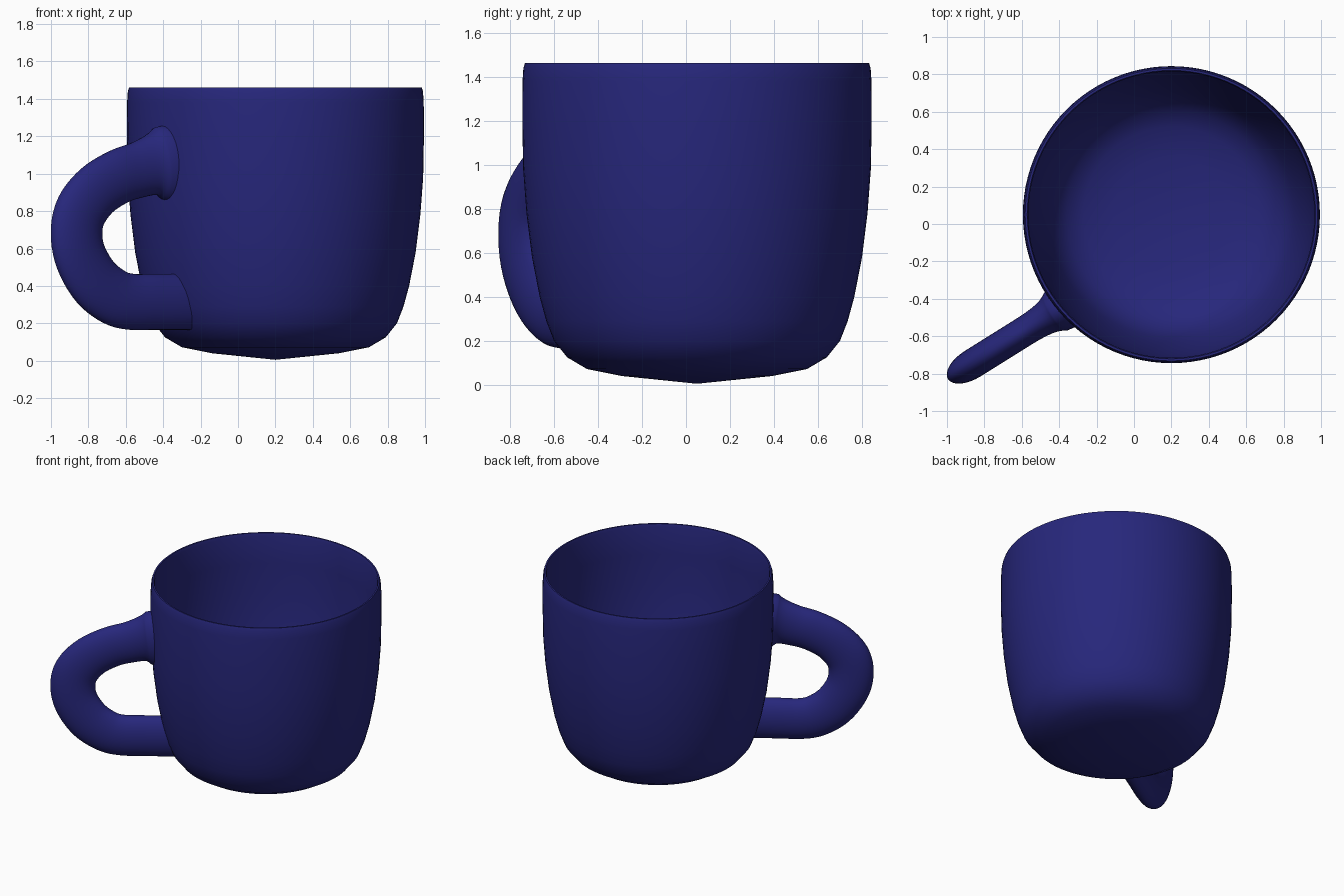
import bpy, bmesh, math
from mathutils import Vector

cube = bpy.data.objects.get("Cube")
if cube:
    bpy.data.objects.remove(cube, do_unlink=True)

glaze = bpy.data.materials.new("navy_glaze")
glaze.use_nodes = True
colour = (0.02, 0.02, 0.2, 1)
glaze.diffuse_color = colour
glaze.node_tree.nodes["Principled BSDF"].inputs["Base Color"].default_value = colour

CENTRE = Vector((0.2, 0.05, 0))
OUTER = [(0, 0.005), (0.34, 0.04), (0.5, 0.072), (0.59, 0.125), (0.65, 0.2),
         (0.685, 0.29), (0.715, 0.4), (0.75, 0.58), (0.775, 0.78), (0.79, 0.98),
         (0.794, 1.2), (0.793, 1.38), (0.789, 1.44), (0.782, 1.462)]


def make_object(name, bm):
    bmesh.ops.recalc_face_normals(bm, faces=bm.faces)
    mesh = bpy.data.meshes.new(name)
    bm.to_mesh(mesh)
    bm.free()
    mesh.materials.append(glaze)
    obj = bpy.data.objects.new(name, mesh)
    bpy.context.collection.objects.link(obj)
    bpy.ops.object.select_all(action="DESELECT")
    obj.select_set(True)
    bpy.context.view_layer.objects.active = obj
    bpy.ops.object.shade_smooth_by_angle(angle=math.radians(50))
    return obj


def wall_radius(z):
    for (r0, z0), (r1, z1) in zip(OUTER, OUTER[1:]):
        if z <= z1:
            return r0 + (r1 - r0) * (z - z0) / (z1 - z0)
    return OUTER[-1][0]


# Cup body: outer wall, rounded rim and an inner wall, spun round the axis
inner = [(max(r - 0.03, 0), z + 0.035) for r, z in OUTER[:-3]]
profile = OUTER + [(0.771, 1.462), (0.765, 1.44)] + inner[::-1]
bm = bmesh.new()
points = [bm.verts.new(CENTRE + Vector((r, 0, z))) for r, z in profile]
edges = [bm.edges.new(pair) for pair in zip(points, points[1:])]
bmesh.ops.spin(bm, geom=points + edges, cent=CENTRE, axis=(0, 0, 1),
               angle=math.tau, steps=96, use_duplicate=False)
bmesh.ops.remove_doubles(bm, verts=bm.verts, dist=0.0005)
make_object("cup_body", bm)

# Handle: an oval section swept in a vertical plane, flared at the upper joint
OUT = Vector((-0.848, -0.53, 0))
SIDE = Vector((-0.53, 0.848, 0))
ROOT = Vector((-0.407, -0.462, 0))
# distance outward, height, half height, half width
PATH = [(0.0, 1.055, 0.205, 0.125), (0.06, 1.045, 0.165, 0.095),
        (0.15, 1.02, 0.15, 0.082), (0.27, 0.985, 0.148, 0.08),
        (0.41, 0.91, 0.15, 0.08), (0.51, 0.8, 0.155, 0.08),
        (0.538, 0.68, 0.155, 0.08), (0.51, 0.55, 0.155, 0.08),
        (0.42, 0.42, 0.155, 0.08), (0.3, 0.34, 0.153, 0.08),
        (0.19, 0.315, 0.15, 0.08), (0.06, 0.315, 0.15, 0.08),
        (-0.04, 0.315, 0.15, 0.08)]


def smooth_path(rows, steps):
    rows = [Vector(r) for r in rows]
    padded = [rows[0] * 2 - rows[1]] + rows + [rows[-1] * 2 - rows[-2]]
    result = []
    for a, b, c, d in zip(padded, padded[1:], padded[2:], padded[3:]):
        for i in range(steps):
            t = i / steps
            result.append(0.5 * (2 * b + (c - a) * t + (2 * a - 5 * b + 4 * c - d) * t * t
                                 + (3 * b - a - 3 * c + d) * t ** 3))
    return result + [rows[-1]]


def snap_to_wall(p):
    # slide along the handle direction until just inside the cup wall
    rel = Vector((p.x - CENTRE.x, p.y - CENTRE.y, 0))
    along = rel.dot(OUT)
    radius = wall_radius(p.z) - 0.01
    return p + OUT * (math.sqrt(along ** 2 - rel.length_squared + radius ** 2) - along)


path = smooth_path(PATH, 5)
SIDES = 32
bm = bmesh.new()
rings = []
for i, row in enumerate(path):
    before, after = path[max(i - 1, 0)], path[min(i + 1, len(path) - 1)]
    tangent = (OUT * (after[0] - before[0]) + Vector((0, 0, after[1] - before[1]))).normalized()
    normal = tangent.cross(SIDE)
    middle = ROOT + OUT * row[0] + Vector((0, 0, row[1]))
    ring = []
    for k in range(SIDES):
        angle = math.tau * k / SIDES
        p = middle + normal * row[2] * math.cos(angle) + SIDE * row[3] * math.sin(angle)
        if i in (0, len(path) - 1):
            p = snap_to_wall(p)
        ring.append(bm.verts.new(p))
    rings.append(ring)
for r0, r1 in zip(rings, rings[1:]):
    for k in range(SIDES):
        n = (k + 1) % SIDES
        bm.faces.new((r0[k], r0[n], r1[n], r1[k]))
make_object("handle", bm)
